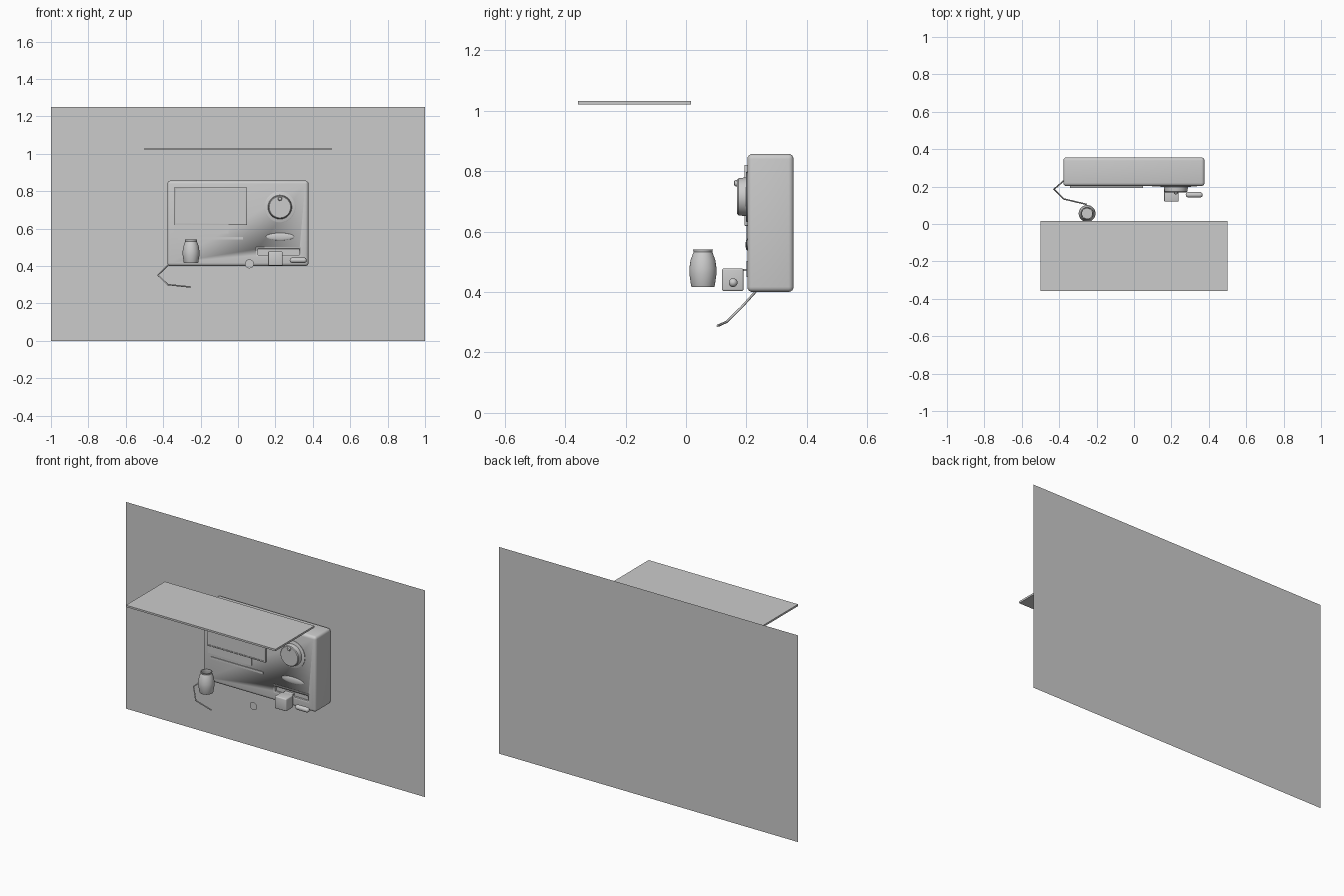
import bpy, bmesh, math
from mathutils import Matrix, Vector

if "Cube" in bpy.data.objects:
    bpy.data.objects.remove(bpy.data.objects["Cube"])

def finish(name, bm, angle=35):
    bmesh.ops.recalc_face_normals(bm, faces=bm.faces)
    me = bpy.data.meshes.new(name)
    bm.to_mesh(me)
    bm.free()
    ob = bpy.data.objects.new(name, me)
    bpy.context.collection.objects.link(ob)
    bpy.ops.object.select_all(action='DESELECT')
    ob.select_set(True)
    bpy.context.view_layer.objects.active = ob
    bpy.ops.object.shade_smooth_by_angle(angle=math.radians(angle))
    return ob

def box(name, x, y, z, r=0, seg=3):
    """Box from (min, max) ranges with optional rounded edges."""
    bm = bmesh.new()
    bmesh.ops.create_cube(bm, size=1)
    for v in bm.verts:
        v.co = [a + (c + .5) * (b - a) for c, (a, b) in zip(v.co, (x, y, z))]
    if r:
        bmesh.ops.bevel(bm, geom=bm.edges[:], offset=r, segments=seg,
                        profile=.5, affect='EDGES')
    return finish(name, bm)

def lathe(name, profile, centre, axis='Z', steps=32):
    """Spin (radius, height) points round an axis through centre."""
    bm = bmesh.new()
    vs = [bm.verts.new((r, 0, h)) for r, h in profile]
    es = [bm.edges.new(p) for p in zip(vs, vs[1:])]
    bmesh.ops.spin(bm, geom=vs + es, cent=(0, 0, 0), axis=(0, 0, 1),
                   angle=2 * math.pi, steps=steps, use_duplicate=False)
    bmesh.ops.remove_doubles(bm, verts=bm.verts, dist=1e-5)
    turn = {'Z': Matrix(), 'Y': Matrix.Rotation(math.pi / 2, 4, 'X'),
            'X': Matrix.Rotation(math.pi / 2, 4, 'Y')}[axis]
    bm.transform(Matrix.Translation(centre) @ turn)
    return finish(name, bm)

def carve(ob, cutter):
    m = ob.modifiers.new('recess', 'BOOLEAN')
    m.operation, m.solver, m.object = 'DIFFERENCE', 'EXACT', cutter
    bpy.context.view_layer.objects.active = ob
    bpy.ops.object.modifier_apply(modifier=m.name)
    bpy.data.objects.remove(cutter)

F = .203  # front face of the body

# backdrop wall, single sheet
bm = bmesh.new()
bm.faces.new([bm.verts.new(p) for p in
              ((-1, .357, 0), (1, .357, 0), (1, .357, 1.25), (-1, .357, 1.25))])
finish('wall', bm)

# overhanging shelf
box('shelf', (-.5, .5), (-.357, .016), (1.021, 1.032))

# main body with a recessed port slot
body = box('body', (-.378, .377), (F, .356), (.4, .857), .017, 4)
carve(body, box('slot_cutter', (.106, .328), (F - .05, F + .012), (.459, .492)))

# frame around the slot
frame = box('slot_frame', (.096, .338), (F - .003, F + .004), (.45, .502))
carve(frame, box('frame_cutter', (.106, .328), (F - .05, F + .05), (.459, .492)))

# display with bezel, lower tab and thin centre line
screen = box('screen', (-.342, .048), (F - .01, F + .002), (.619, .82), .002, 2)
carve(screen, box('screen_cutter', (-.334, .040), (F - .05, F - .007), (.627, .812)))
box('screen_line', (-.22, -.08), (F - .008, F - .005), (.7165, .7195))
box('screen_tab', (-.342, -.05), (F - .003, F + .002), (.574, .622))
box('grille_bar', (-.322, .027), (F - .004, F + .002), (.543, .556))

# dial: base ring, knob, pointer dot
dial = (.224, F, .715)
lathe('dial_ring', [(0, 0), (.083, 0), (.083, .003), (.079, .005), (0, .005)], dial, 'Y', 48)
lathe('dial_knob', [(0, 0), (.064, 0), (.064, .008), (.061, .030), (.057, .034), (0, .034)],
      dial, 'Y', 48)
lathe('dial_pointer', [(0, -.012), (.011, -.004), (.011, .004), (.008, .009), (0, .011)],
      (.224, F - .034, .76), 'Y', 16)

# soft oval button
bm = bmesh.new()
bmesh.ops.create_uvsphere(bm, u_segments=32, v_segments=16, radius=1)
bmesh.ops.scale(bm, vec=(.075, .006, .02), verts=bm.verts)
bmesh.ops.translate(bm, vec=(.225, F, .557), verts=bm.verts)
finish('oval_button', bm)

# plug block and its prong
box('plug_block', (.161, .239), (.119, .19), (.403, .478), .006, 3)
box('plug_prong', (.17, .23), (.185, F + .01), (.469, .476))

# small capsule beside the plug
cap = [(.0145 * math.sin(a), .031 * s - .0145 * s * -math.cos(a) * s)
       for s, a in ((-1, 0), )] 
cap = [(.0145 * math.sin(i * math.pi / 12), -.031 - .0145 * math.cos(i * math.pi / 12))
       for i in range(7)]
cap += [(r, -h) for r, h in reversed(cap)]
lathe('capsule', cap, (.322, .156, .431), 'X', 24)

# flat floating disc
bm = bmesh.new()
bmesh.ops.create_circle(bm, cap_ends=True, radius=.024, segments=32,
                        matrix=Matrix.Translation((.061, .06, .412)) @ Matrix.Rotation(math.pi / 2, 4, 'X'))
finish('disc', bm)

# open vase
lathe('vase', [(0, .416), (.037, .416), (.039, .42), (.045, .46), (.045, .478), (.041, .505),
               (.034, .525), (.031, .532), (.033, .541), (.028, .541), (.027, .53),
               (.036, .505), (.040, .475), (.034, .424), (0, .424)], (-.251, .056, 0))

# bent cord hanging from the body
cu = bpy.data.curves.new('cord', 'CURVE')
cu.dimensions, cu.bevel_depth, cu.bevel_resolution, cu.use_fill_caps = '3D', .004, 2, True
path = [(-.365, .24, .412), (-.428, .186, .352), (-.376, .134, .301), (-.253, .105, .288)]
sp = cu.splines.new('POLY')
sp.points.add(len(path) - 1)
for p, co in zip(sp.points, path):
    p.co = (*co, 1)
bpy.context.collection.objects.link(bpy.data.objects.new('cord', cu))
